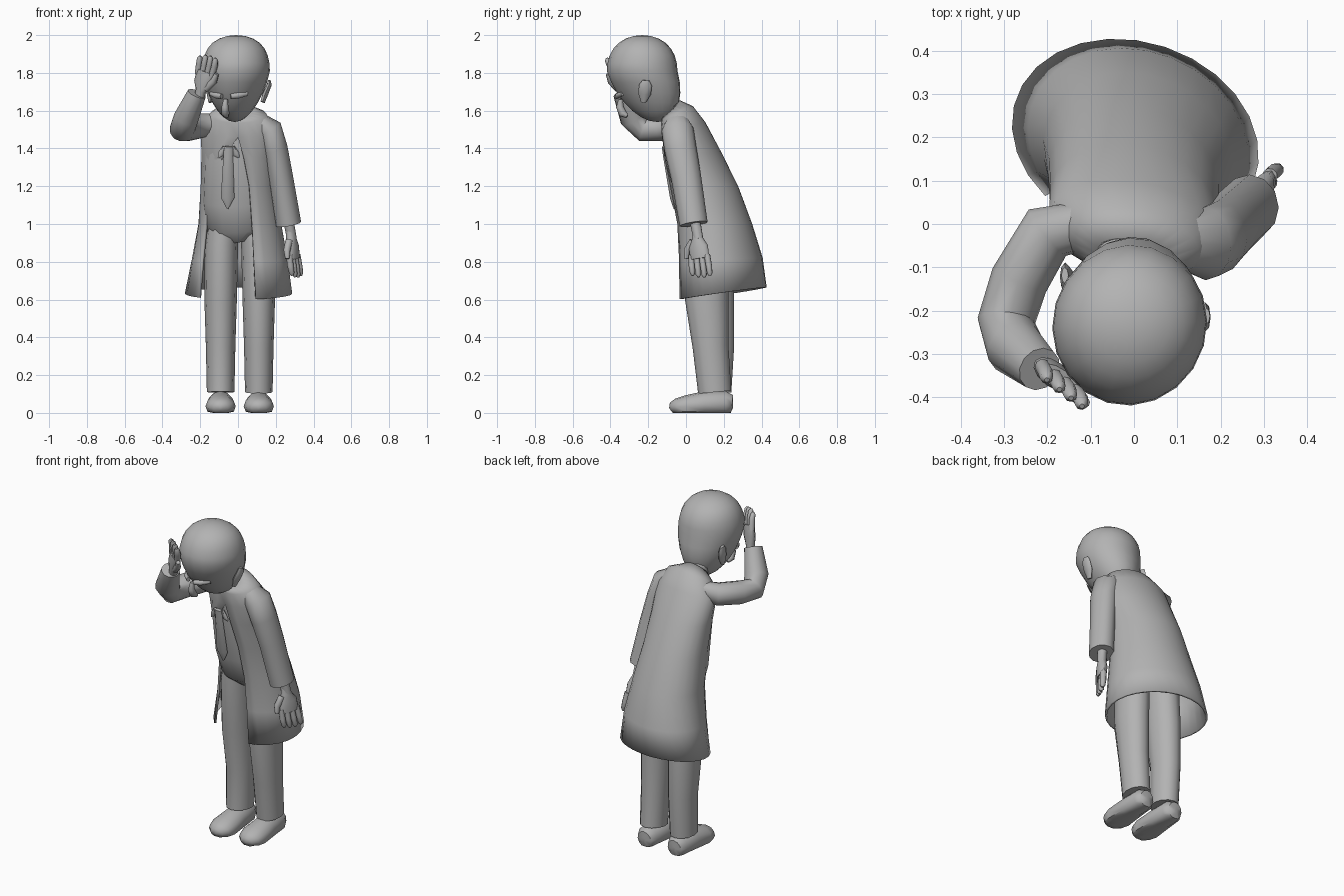
import bpy, bmesh, math
from mathutils import Vector, Matrix

cube = bpy.data.objects.get("Cube")
if cube:
    bpy.data.objects.remove(cube)

grey = bpy.data.materials.new("plain grey")
grey.use_nodes = True
TONE = (0.45, 0.45, 0.45, 1)
grey.diffuse_color = TONE
grey.node_tree.nodes["Principled BSDF"].inputs["Base Color"].default_value = TONE
TWIST = .13  # the body turns slightly, left shoulder forward


def finish(name, bm, sharp=50):
    bmesh.ops.recalc_face_normals(bm, faces=bm.faces[:])
    mesh = bpy.data.meshes.new(name)
    bm.to_mesh(mesh)
    bm.free()
    mesh.materials.append(grey)
    ob = bpy.data.objects.new(name, mesh)
    bpy.context.collection.objects.link(ob)
    bpy.ops.object.select_all(action='DESELECT')
    ob.select_set(True)
    bpy.context.view_layer.objects.active = ob
    bpy.ops.object.shade_smooth_by_angle(angle=math.radians(sharp))
    return ob


def skin(bm, rings, closed=True):
    for r0, r1 in zip(rings, rings[1:]):
        n = len(r0)
        for i in range(n if closed else n - 1):
            j = (i + 1) % n
            bm.faces.new((r0[i], r0[j], r1[j], r1[i]))


def tube(name, path, ref=(1, 0, 0), sides=12, floor=None):
    """Loft of ellipses; each path entry is x, y, z, radius along ref, other radius."""
    bm = bmesh.new()
    pts = [Vector(p[:3]) for p in path]
    rings = []
    for i, p in enumerate(path):
        t = (pts[min(i + 1, len(pts) - 1)] - pts[max(i - 1, 0)]).normalized()
        a = Vector(ref)
        a = (a - t * a.dot(t)).normalized()
        b = t.cross(a)
        ring = []
        for k in range(sides):
            w = math.tau * k / sides
            co = pts[i] + a * p[3] * math.cos(w) + b * p[4] * math.sin(w)
            if floor is not None:
                co.z = max(co.z, floor)
            ring.append(bm.verts.new(co))
        rings.append(ring)
    skin(bm, rings)
    bm.faces.new(rings[0])
    bm.faces.new(rings[-1])
    return finish(name, bm)


def hand(side, wrist, along, across, curl):
    d, a, w = Vector(along).normalized(), Vector(across).normalized(), Vector(wrist)
    c = Vector(curl)

    def at(l, s, bend=0):
        return tuple(w + d * l + a * s + c * bend)
    tube(side + "_palm", [at(-.05, 0) + (.026, .024), at(.015, 0) + (.03, .026),
                          at(.06, 0) + (.056, .03), at(.125, 0) + (.058, .024)], a)
    for k in range(4):
        s = (k - 1.5) * .031
        tip = .215 - .008 * abs(k - 1.6)
        tube(f"{side}_finger_{k + 1}",
             [at(.105, s) + (.017, .018), at(.165, s * 1.1, .3) + (.017, .018),
              at(tip, s * 1.1, .8) + (.015, .015), at(tip + .014, s * 1.1, 1) + (.006, .006)], a, 8)
    tube(side + "_thumb", [at(.03, -.03) + (.02, .02), at(.08, -.07, .3) + (.019, .019),
                           at(.125, -.08, .5) + (.012, .012)], a, 8)


# Head: sphere with a broad crown and a jaw drawn out below, turned to one side
turn = Matrix.Translation((-.01, -.232, 1.81)) @ Matrix.Rotation(math.radians(-16), 4, 'Z')
bm = bmesh.new()
bmesh.ops.create_uvsphere(bm, u_segments=20, v_segments=14, radius=1)
for v in bm.verts:
    f, g = max(0, -v.co.z), max(0, v.co.z)
    v.co = Vector((v.co.x * .178 * (1 - .25 * f + .22 * g * g) - .03 * f,
                   v.co.y * .188 * (1 + .1 * g * g) + .075 * f, v.co.z * (.27 if f else .19)))
bm.transform(turn)
finish("head", bm)


# Facial features placed in the head's own frame
def on_head(name, pts, ref=(1, 0, 0)):
    tube(name, [tuple(turn @ Vector(p[:3])) + tuple(p[3:]) for p in pts], ref, 8)


for s, side in ((1, "left"), (-1, "right")):
    on_head(side + "_brow", [(s * .025 - .015, -.138, -.135, .014, .012),
                             (s * .06 - .015, -.121, -.13, .016, .014),
                             (s * .1 - .015, -.083, -.12, .012, .01)], (0, 0, 1))
    on_head(side + "_ear", [(s * .143 - .01, .045, -.165, .012, .014),
                            (s * .154 - .008, .055, -.12, .015, .034),
                            (s * .168 - .005, .065, -.075, .013, .034),
                            (s * .17 - .005, .068, -.05, .008, .018)])
on_head("nose", [(-.022, -.125, -.15, .012, .012), (-.024, -.13, -.19, .018, .02),
                 (-.026, -.115, -.225, .022, .022), (-.026, -.09, -.24, .012, .01)])
tube("neck", [(-.02, -.03, 1.52, .07, .06), (-.02, -.09, 1.62, .062, .06),
              (-.02, -.15, 1.72, .065, .06)])

# Shirt and hips under the coat
tube("shirt_and_hips", [(.01, .115, .92, .09, .07), (.0, .1, .98, .17, .12),
                        (-.01, .07, 1.12, .18, .13), (-.01, .01, 1.38, .17, .115),
                        (-.02, -.04, 1.56, .07, .07)], (1, -TWIST, 0), 16)

# Coat: open shell of partial ellipses, split at the front below the chest
rows = [  # front z, back z, centre x, half width, front y, back y, left edge x, right edge x
    (1.56, 1.655, -.02, .07, -.13, -.035, -.02, -.02),
    (1.535, 1.625, 0, .15, -.13, .035, 0, 0),
    (1.46, 1.54, 0, .198, -.125, .1, 0, 0),
    (1.35, 1.38, 0, .195, -.112, .185, .03, -.08),
    (1.2, 1.2, 0, .198, -.085, .275, .06, -.14),
    (1.0, 1.0, .01, .22, -.045, .35, .075, -.17),
    (.8, .82, .01, .255, -.035, .405, .085, -.19),
    (.6, .665, .003, .285, -.035, .425, .095, -.205)]
bm = bmesh.new()
rings = []
for zf, zb, cx, rx, yf, yb, xl, xr in rows:
    t0 = math.asin((xl - cx) / rx)
    t1 = math.tau + math.asin((xr - cx) / rx)
    ring = []
    for k in range(23):
        t = t0 + (t1 - t0) * k / 22
        depth = (1 - math.cos(t)) / 2
        x = cx + rx * math.sin(t)
        ring.append(bm.verts.new((x, yf + (yb - yf) * depth - TWIST * x,
                                  zf + (zb - zf) * depth)))
    rings.append(ring)
skin(bm, rings, closed=False)
bmesh.ops.remove_doubles(bm, verts=bm.verts[:], dist=.001)
coat = finish("coat", bm)
shell = coat.modifiers.new("cloth thickness", 'SOLIDIFY')
shell.thickness = .012

# Necktie with small lapels
tube("tie", [(-.05, -.118, 1.41, .026, .012), (-.052, -.108, 1.35, .026, .014),
             (-.055, -.073, 1.14, .036, .014), (-.055, -.06, 1.08, .004, .006)], sides=6)
for s, side in ((1, "left"), (-1, "right")):
    tube(side + "_lapel", [(-.05 + s * .025, -.112, 1.41, .008, .01),
                           (-.05 + s * .04, -.108, 1.37, .018, .01),
                           (-.05 + s * .055, -.105, 1.35, .003, .004)], sides=6)

# Trousers and shoes
for side, x, y in (("left", .11, 0), ("right", -.092, .03)):
    tube(side + "_leg", [(x * .85, .11, 1.0, .085, .1), (x * .95, .11 + y / 2, .9, .088, .115),
                         (x, y + .11, .6, .086, .115), (x, y + .13, .35, .078, .095),
                         (x, .152, .11, .073, .088)])
    tube(side + "_shoe", [(x, .25, .045, .01, .015), (x, .243, .045, .045, .05),
                          (x, .21, .05, .065, .065), (x, .1, .045, .07, .07),
                          (x, .0, .035, .08, .058), (x, -.05, .03, .068, .046),
                          (x, -.077, .025, .04, .03), (x, -.085, .02, .008, .008)], floor=0)

# Hanging left arm
tube("left_sleeve", [(.09, -.045, 1.57, .035, .05), (.165, -.045, 1.5, .07, .085),
                     (.195, -.03, 1.4, .068, .085), (.225, 0, 1.25, .066, .08),
                     (.267, .04, 1.0, .068, .075)])
tube("left_wrist", [(.265, .045, 1.03, .028, .028), (.285, .065, .92, .026, .026)])
hand("left", (.28, .06, .94), (.12, .1, -1), (.45, .88, 0), (.005, 0, 0))

# Raised right arm, palm at the brow
bend = (-.7, .5, .5)
tube("right_sleeve", [(-.1, -.0, 1.53, .06, .05), (-.2, -.02, 1.52, .07, .065),
                      (-.265, -.13, 1.505, .068, .066), (-.295, -.225, 1.5, .068, .066),
                      (-.275, -.285, 1.56, .066, .068), (-.218, -.335, 1.69, .05, .052)], bend)
hand("right", (-.2, -.335, 1.69), (.25, -.21, 1), (-.8, .6, .1), (-.012, -.012, -.012))
